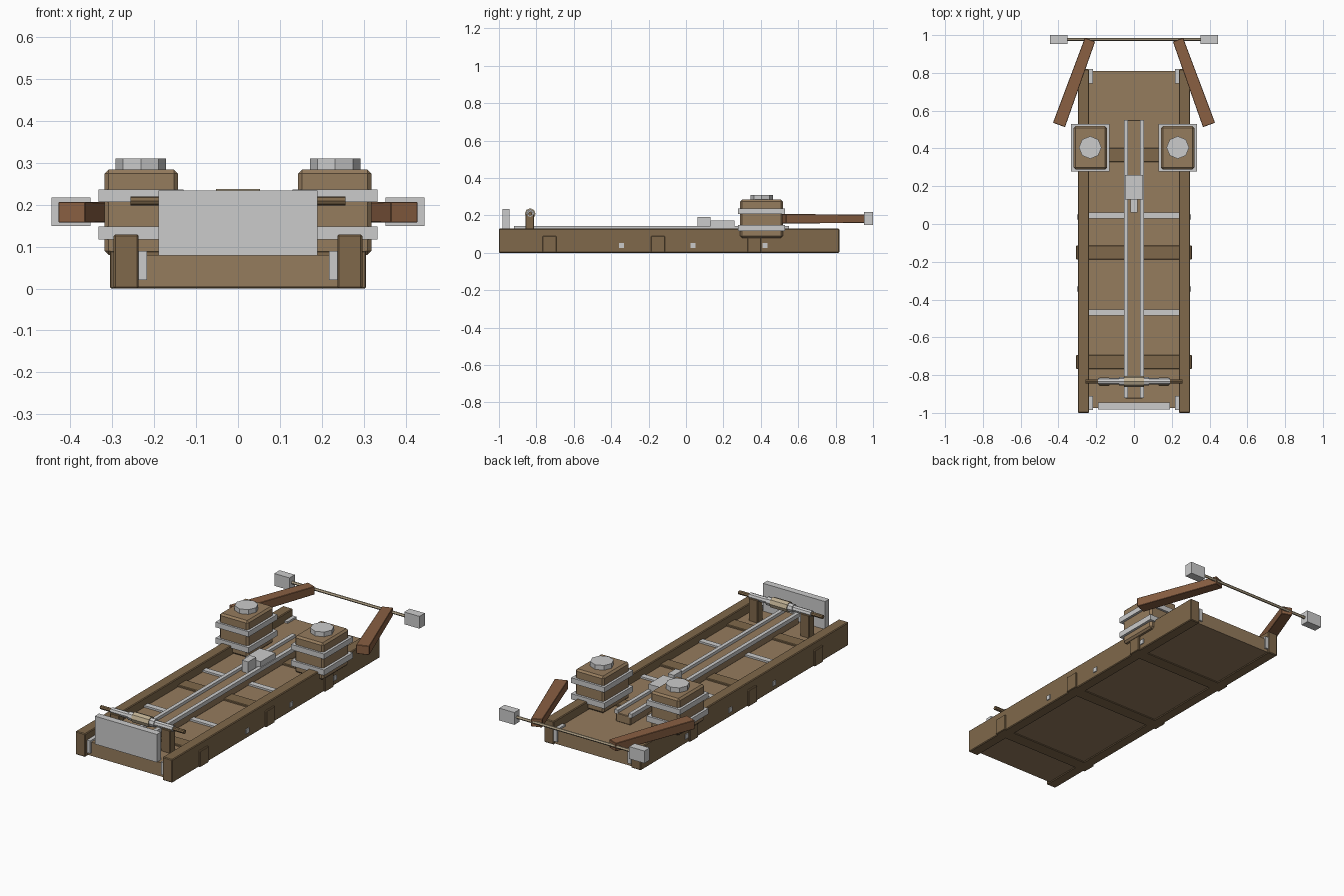
import bpy, math
from mathutils import Vector

if "Cube" in bpy.data.objects:
    bpy.data.objects.remove(bpy.data.objects["Cube"])


def mat(name, r, g, b):
    m = bpy.data.materials.new(name)
    m.diffuse_color = (r, g, b, 1)
    m.use_nodes = True
    m.node_tree.nodes["Principled BSDF"].inputs["Base Color"].default_value = m.diffuse_color
    return m


PLANK = mat("light_wood", 0.30, 0.20, 0.11)
BEAM = mat("dark_wood", 0.215, 0.14, 0.07)
LIMB = mat("red_wood", 0.25, 0.115, 0.055)
CORD = mat("rope", 0.52, 0.43, 0.29)


def finish(o, name, m, bevel):
    o.name = name
    if m:
        o.data.materials.append(m)
    if bevel:
        b = o.modifiers.new("bevel", 'BEVEL')
        b.width = bevel
        b.segments = 1
    return o


def box(name, x, y, z, m=None, bevel=0.0):
    """Box from (min, max) ranges."""
    bpy.ops.mesh.primitive_cube_add(size=1)
    o = bpy.context.object
    lo, hi = Vector((x[0], y[0], z[0])), Vector((x[1], y[1], z[1]))
    for v in o.data.vertices:
        v.co = Vector([(lo[i] + hi[i]) / 2 + v.co[i] * (hi[i] - lo[i]) for i in range(3)])
    return finish(o, name, m, bevel)


def pair(name, x, y, z, m=None, bevel=0.0):
    """The same box on both sides of x = 0."""
    box(name + "_right", x, y, z, m, bevel)
    box(name + "_left", (-x[1], -x[0]), y, z, m, bevel)


def rod(name, x0, x1, y, z, r, m=None, sides=8):
    """Cylinder lying along x."""
    bpy.ops.mesh.primitive_cylinder_add(vertices=sides, radius=r, depth=x1 - x0,
                                        location=((x0 + x1) / 2, y, z),
                                        rotation=(0, math.pi / 2, 0))
    return finish(bpy.context.object, name, m, 0)


# Base frame: floor, side rails, cross beams
box("floor", (-0.24, 0.24), (-0.975, 0.81), (0.004, 0.08), PLANK)
pair("side_rail", (0.237, 0.297), (-1.0, 0.82), (0, 0.129), BEAM, 0.004)
for y in (-0.73, -0.15, 0.365):
    box("cross_beam", (-0.306, 0.306), (y - 0.037, y + 0.037), (0, 0.09), BEAM, 0.003)

# Iron straps, side bolts, corner brackets
for y in (-0.468, 0.045):
    box("floor_strap", (-0.237, 0.237), (y - 0.016, y + 0.016), (0.07, 0.09))
for y in (-0.345, 0.038, 0.422):
    pair("side_bolt", (0.28, 0.302), (y - 0.013, y + 0.013), (0.027, 0.053))
for y in ((-0.985, -0.91), (0.745, 0.82)):
    pair("corner_bracket", (0.217, 0.238), y, (0.02, 0.09))

# Central slide with metal guides and trigger blocks
box("slide_beam", (-0.045, 0.045), (-0.925, 0.55), (0.08, 0.128), PLANK, 0.003)
pair("slide_guide", (0.032, 0.053), (-0.92, 0.55), (0.122, 0.144))
box("slider_block", (-0.048, 0.048), (0.13, 0.26), (0.125, 0.174))
box("trigger_block", (-0.019, 0.019), (0.062, 0.132), (0.125, 0.191))

# Front shield plate
box("front_plate", (-0.19, 0.19), (-0.982, -0.945), (0.079, 0.234))

# Winch: posts, axle, sleeves, drum
pair("winch_post", (0.13, 0.185), (-0.858, -0.812), (0.07, 0.205), BEAM, 0.003)
rod("winch_axle", -0.257, 0.257, -0.833, 0.209, 0.011, BEAM)
for s in (-1, 1):
    def span(a, b):
        return sorted((s * a, s * b))
    rod("axle_sleeve", *span(0.05, 0.19), -0.833, 0.209, 0.017)
    rod("drum_collar", *span(0.05, 0.08), -0.833, 0.209, 0.023)
rod("winch_drum", -0.052, 0.052, -0.833, 0.209, 0.029, CORD)

# Spring towers, bow arms, string end blocks
for s in (-1, 1):
    def sx(a, b):
        return sorted((s * a, s * b))
    box("tower", sx(0.143, 0.319), (0.289, 0.518), (0.08, 0.284), PLANK, 0.01)
    for z in ((0.117, 0.148), (0.207, 0.236)):
        box("tower_band", sx(0.13, 0.333), (0.278, 0.53), z)
    bpy.ops.mesh.primitive_cylinder_add(vertices=8, radius=0.06, depth=0.04,
                                        location=(s * 0.232, 0.405, 0.29))
    finish(bpy.context.object, "tower_cap", None, 0)

    arm = box("bow_arm", (-0.034, 0.034), (-0.24, 0.24), (-0.025, 0.025), LIMB, 0.002)
    for v in arm.data.vertices:       # taper towards the string
        if v.co.y > 0:
            v.co.x *= 0.85
            v.co.z *= 0.9
    arm.location = (s * 0.315, 0.75, 0.182)
    arm.rotation_euler.z = s * math.radians(20)

    box("string_end", sx(0.352, 0.445), (0.953, 1.0), (0.149, 0.217))

# Bow string
rod("bow_string", -0.36, 0.36, 0.977, 0.183, 0.008, CORD, 6)
